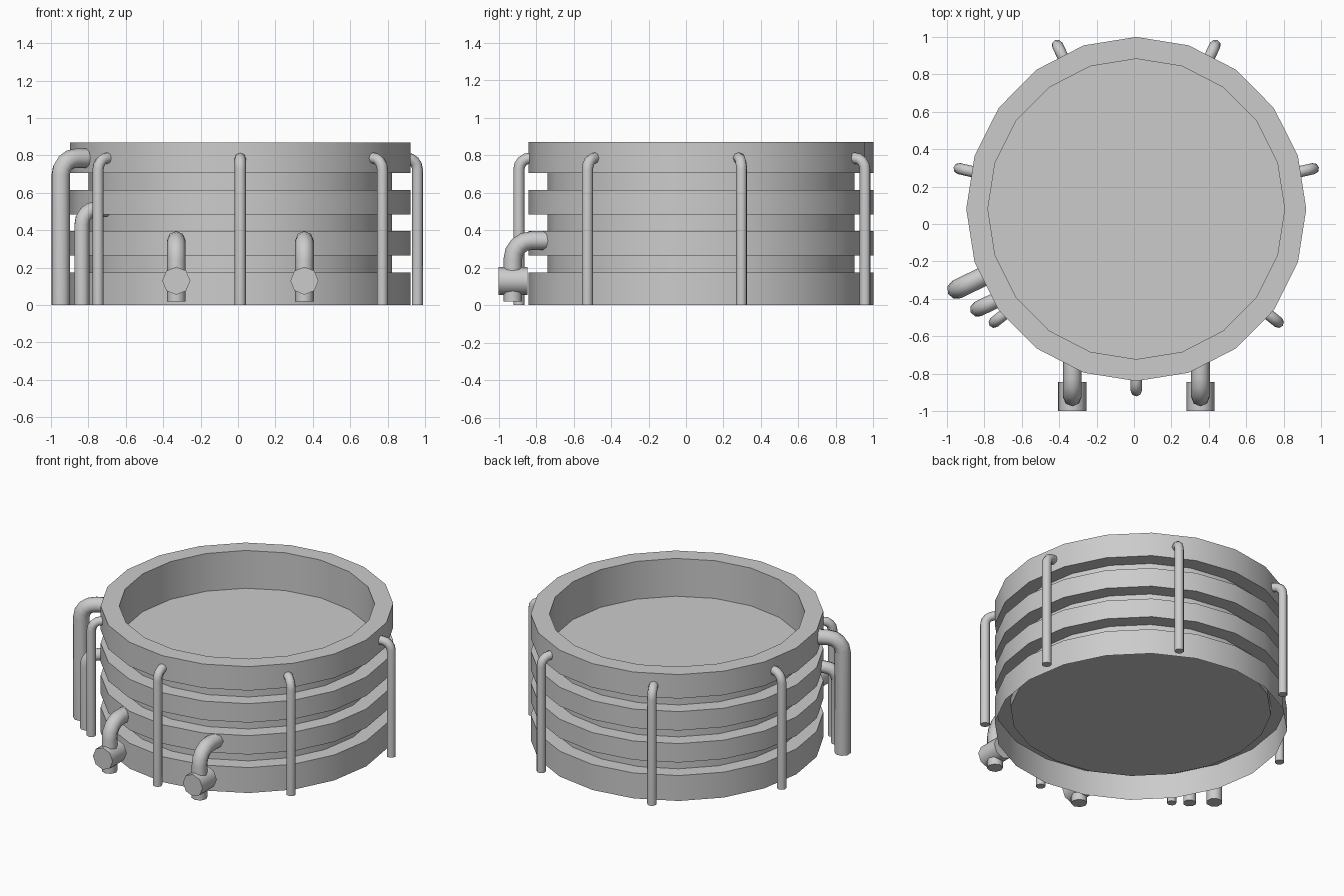
import bpy, bmesh
from math import sin, cos, pi, radians
from mathutils import Vector

if "Cube" in bpy.data.objects:
    bpy.data.objects.remove(bpy.data.objects["Cube"])

CX, CY = 0.012, 0.08      # tank centre
SQUASH = 0.988            # tank is slightly narrower in x
SIDES = 20


def finish(name, bm, angle, recalc=True):
    if recalc:
        bmesh.ops.recalc_face_normals(bm, faces=bm.faces)
    me = bpy.data.meshes.new(name)
    bm.to_mesh(me)
    bm.free()
    ob = bpy.data.objects.new(name, me)
    bpy.context.collection.objects.link(ob)
    bpy.ops.object.select_all(action='DESELECT')
    ob.select_set(True)
    bpy.context.view_layer.objects.active = ob
    bpy.ops.object.shade_smooth_by_angle(angle=radians(angle))
    return ob


def lathe(name, profile, closed=False, caps=False):
    """Spin an (r, z) profile round the tank axis."""
    bm = bmesh.new()
    rings = []
    for r, z in profile:
        rings.append([bm.verts.new((CX + SQUASH * r * sin(2 * pi * i / SIDES),
                                    CY + r * cos(2 * pi * i / SIDES), z))
                      for i in range(SIDES)])
    pairs = list(zip(rings, rings[1:]))
    if closed:
        pairs.append((rings[-1], rings[0]))
    for a, b in pairs:
        for i in range(SIDES):
            j = (i + 1) % SIDES
            bm.faces.new((a[i], a[j], b[j], b[i]))
    if caps:
        bm.faces.new(rings[0])
        bm.faces.new(rings[-1])
    return finish(name, bm, 30)


def bent_pipe(name, base, inward, radius, bottom, top, bend, reach, sides=8):
    """Vertical pipe whose top bends towards 'inward' (top = upper axis height)."""
    d = Vector((inward[0], inward[1], 0)).normalized()
    up = Vector((0, 0, 1))
    side = d.cross(up)
    foot = Vector((base[0], base[1], 0))
    path = [(0, bottom, 0)]
    for k in range(5):
        a = k * pi / 8
        path.append((bend * (1 - cos(a)), top - bend + bend * sin(a), a))
    path.append((reach, top, pi / 2))
    bm = bmesh.new()
    rings = []
    for t, z, a in path:
        c = foot + d * t + up * z
        n = d * cos(a) - up * sin(a)
        rings.append([bm.verts.new(c + radius * (n * cos(2 * pi * i / sides)
                                                 + side * sin(2 * pi * i / sides)))
                      for i in range(sides)])
    for a, b in zip(rings, rings[1:]):
        for i in range(sides):
            j = (i + 1) % sides
            bm.faces.new((a[i], a[j], b[j], b[i]))
    bm.faces.new(rings[0])
    bm.faces.new(rings[-1])
    return finish(name, bm, 50)


# Tank core with the contents' surface on top
lathe("tank_core", [(0.82, 0.115), (0.82, 0.61)], caps=True)
lathe("tank_neck", [(0.82, 0.61), (0.82, 0.71)])

# Hoops: the lowest is open underneath, the top one is the rim
lathe("bottom_hoop", [(0.92, 0), (0.92, 0.175), (0.82, 0.175)])
for name, z0, z1 in (("lower_hoop", 0.265, 0.395), ("upper_hoop", 0.485, 0.615)):
    lathe(name, [(0.82, z0), (0.92, z0), (0.92, z1), (0.82, z1)])
lathe("rim_hoop", [(0.803, 0.61), (0.803, 0.87), (0.92, 0.87),
                   (0.92, 0.705), (0.82, 0.705)])

# Seven thin support rods
for k in range(7):
    a = -pi / 2 + k * 2 * pi / 7
    bent_pipe(f"support_rod_{k + 1}", (CX + 0.972 * cos(a), CY + 0.972 * sin(a)),
              (-cos(a), -sin(a)), 0.03, 0, 0.785, 0.06, 0.09)

# Two outlets at the front, each with a valve drum
for label, x in (("left", -0.33), ("right", 0.355)):
    bent_pipe(f"{label}_outlet_pipe", (x, -0.925), (0, 1), 0.05, 0.02, 0.345, 0.1, 0.2)
    bm = bmesh.new()
    ends = [[bm.verts.new((x + 0.075 * sin(i * pi / 4), y, 0.13 + 0.075 * cos(i * pi / 4)))
             for i in range(8)] for y in (-1.0, -0.845)]
    for i in range(8):
        j = (i + 1) % 8
        bm.faces.new((ends[0][i], ends[0][j], ends[1][j], ends[1][i]))
    for e in ends:
        bm.faces.new(e)
    finish(f"{label}_valve_drum", bm, 50)

# Two thick feed pipes on the left
inward = (cos(radians(26)), sin(radians(26)))
bent_pipe("tall_feed_pipe", (-0.948, -0.35), inward, 0.052, 0, 0.785, 0.09, 0.17)
bent_pipe("short_feed_pipe", (-0.835, -0.455), inward, 0.042, 0, 0.512, 0.08, 0.15)
